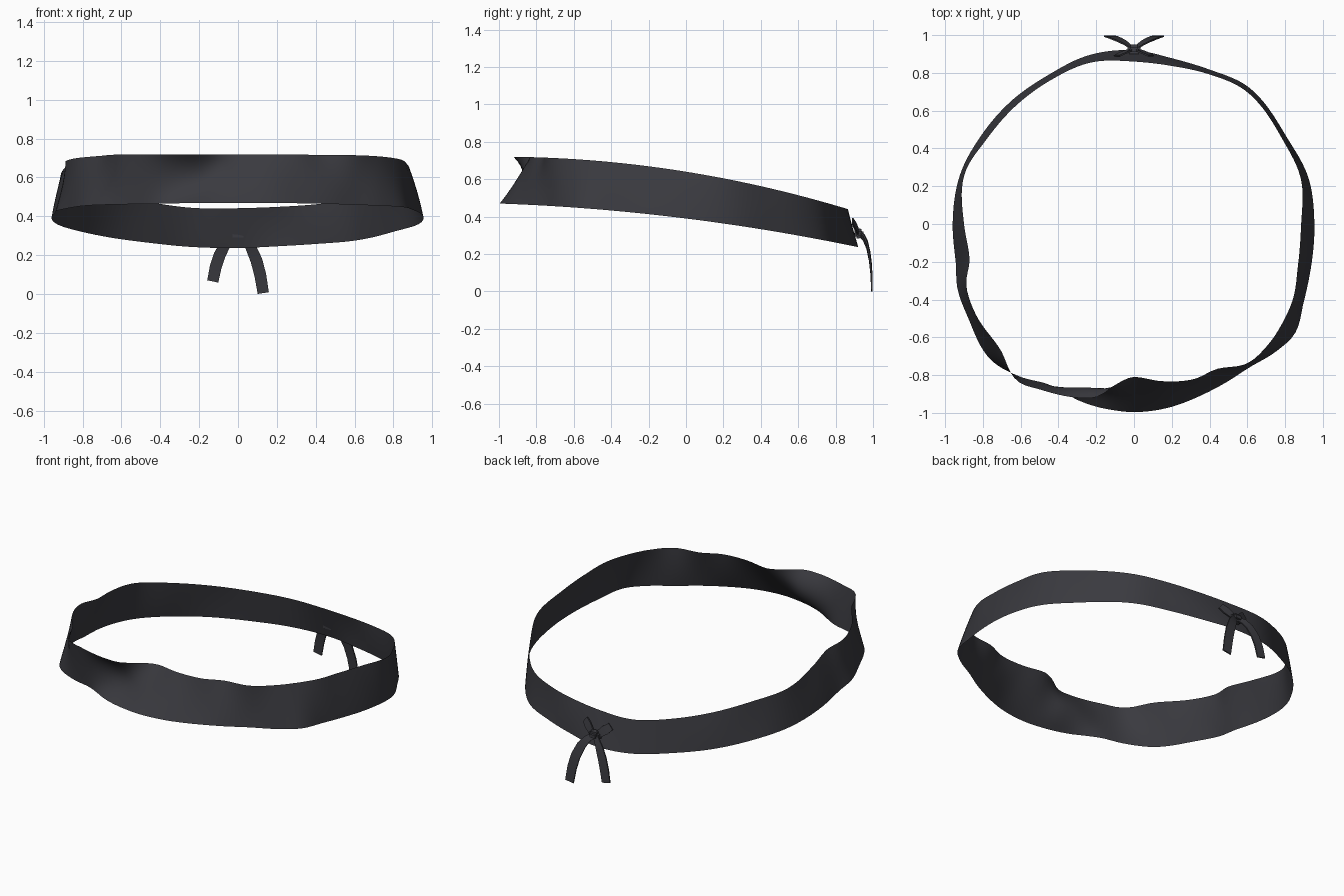
import bpy, bmesh, math
from mathutils import Vector

if "Cube" in bpy.data.objects:
    bpy.data.objects.remove(bpy.data.objects["Cube"])

cloth = bpy.data.materials.new("dark charcoal cloth")
cloth.diffuse_color = (0.042, 0.042, 0.050, 1)
cloth.use_nodes = True
cloth.node_tree.nodes["Principled BSDF"].inputs["Base Color"].default_value = cloth.diffuse_color


def make_object(name, bm, angle=60):
    me = bpy.data.meshes.new(name)
    bm.to_mesh(me)
    bm.free()
    ob = bpy.data.objects.new(name, me)
    bpy.context.collection.objects.link(ob)
    me.materials.append(cloth)
    bpy.ops.object.select_all(action='DESELECT')
    ob.select_set(True)
    bpy.context.view_layer.objects.active = ob
    bpy.ops.object.shade_smooth_by_angle(angle=math.radians(angle))
    return ob


def skin(bm, rows, closed=False):
    """Bridge rows of points with quads."""
    vs = [[bm.verts.new(p) for p in r] for r in rows]
    n = len(vs)
    for i in range(n if closed else n - 1):
        a, b = vs[i], vs[(i + 1) % n]
        for j in range(len(a) - 1):
            bm.faces.new((a[j], b[j], b[j + 1], a[j + 1]))


# Band: angle in degrees, radius of top edge, middle and bottom edge
RADII = [
    (0, .885, .925, .955), (15, .915, .935, .955), (30, .905, .92, .93),
    (50, .92, .93, .945), (64, .885, .895, .91), (77, .86, .885, .90),
    (90, .86, .89, .92), (105, .885, .905, .925), (120, .88, .895, .91),
    (135, .885, .905, .92), (150, .90, .915, .935), (164, .935, .945, .957),
    (180, .90, .935, .96), (192, .89, .93, .965), (200, .945, .96, .995),
    (210, .965, .985, 1.01), (223, .97, 1.01, 1.045), (233, 1.035, 1.02, 1.01),
    (241, 1.005, .98, .965), (247, .985, .94, .965), (252, .967, .91, .978),
    (258, .935, .89, .987), (264, .85, .895, .992), (270, .81, .90, .996),
    (280, .845, .92, .99), (291, .88, .92, .975), (300, .885, .93, .97),
    (309, .95, .955, .975), (318, .955, .985, 1.01), (326, .945, .99, 1.03),
    (335, .93, .965, .99), (346, .895, .935, .965)]


def radius(theta, col):
    """Smooth periodic interpolation of one column."""
    n = len(RADII)
    i = max(k for k in range(n) if RADII[k][0] <= theta)

    def key(k):
        return RADII[k % n][0] + 360 * (k // n), RADII[k % n][col]
    (x0, y0), (x1, y1), (x2, y2), (x3, y3) = [key(i + d) for d in (-1, 0, 1, 2)]
    h = x2 - x1
    t = (theta - x1) / h
    m1, m2 = (y2 - y0) / (x2 - x0) * h, (y3 - y1) / (x3 - x1) * h
    return ((2*t**3 - 3*t**2 + 1) * y1 + (t**3 - 2*t**2 + t) * m1
            + (3*t**2 - 2*t**3) * y2 + (t**3 - t**2) * m2)


def z_bottom(y):
    return .39 - .125 * y - .045 * y * y


def z_top(y):
    return .64 - .161 * y - .081 * y * y


STEPS, ROWS = 180, 10
rings = []
for s in range(STEPS):
    deg = 360 * s / STEPS
    c, sn = math.cos(math.radians(deg)), math.sin(math.radians(deg))
    top, mid, bot = [radius(deg, k) for k in (1, 2, 3)]
    zt, zb = z_top(top * sn), z_bottom(bot * sn)
    ring = []
    for j in range(ROWS + 1):
        v = j / ROWS
        r = (bot * (1 - v) * (1 - 2 * v) + mid * 4 * v * (1 - v)
             + top * v * (2 * v - 1))
        ring.append((r * c, r * sn, zb + (zt - zb) * v))
    rings.append(ring)
bm = bmesh.new()
skin(bm, rings, closed=True)
make_object("headband", bm)


def strip(name, path, width, thick=0.008):
    """Flat cloth strip along a path; each point gives x, y, z and a width factor."""
    bm = bmesh.new()
    pts = [Vector(p[:3]) for p in path]
    rows = []
    for i, p in enumerate(pts):
        d = pts[min(i + 1, len(pts) - 1)] - pts[max(i - 1, 0)]
        side = Vector((d.z, 0, -d.x)).normalized() * width * path[i][3] / 2
        n = d.cross(side).normalized() * thick / 2
        rows.append([p + side + n, p + side - n, p - side - n, p - side + n, p + side + n])
    skin(bm, rows)
    bmesh.ops.remove_doubles(bm, verts=bm.verts, dist=1e-5)
    bmesh.ops.holes_fill(bm, edges=[e for e in bm.edges if e.is_boundary])
    bmesh.ops.recalc_face_normals(bm, faces=bm.faces)
    make_object(name, bm, 40)


# Hanging tails and short upper ends on both sides of the knot
for side, label, drop in ((-1, "left", .065), (1, "right", .005)):
    L = drop - .31
    strip(label + "_tail",
          [(side * x, y, .31 + L * f, w) for x, y, f, w in
           ((.005, .925, 0, .5), (.035, .95, .08, .75), (.065, .968, .22, .95),
            (.095, .982, .45, 1.05), (.115, .99, .7, 1.05), (.13, .994, 1, 1))], .058)
    strip(label + "_knot_end",
          [(side * x, y, z, w) for x, y, z, w in
           ((.0, .925, .30, .5), (.03, .918, .325, .9),
            (.06, .905, .35, 1.1), (.09, .89, .375, .9))], .05)

# Knot wrapped around the centre
bm = bmesh.new()
bmesh.ops.create_cube(bm, size=1)
for v in bm.verts:
    taper = 1 if v.co.y < 0 else .75
    v.co = Vector((v.co.x * .08 * taper, .925 + v.co.y * .05, .31 + v.co.z * .06 * taper))
bmesh.ops.bevel(bm, geom=bm.edges[:], offset=.012, segments=2, affect='EDGES')
make_object("knot", bm)
